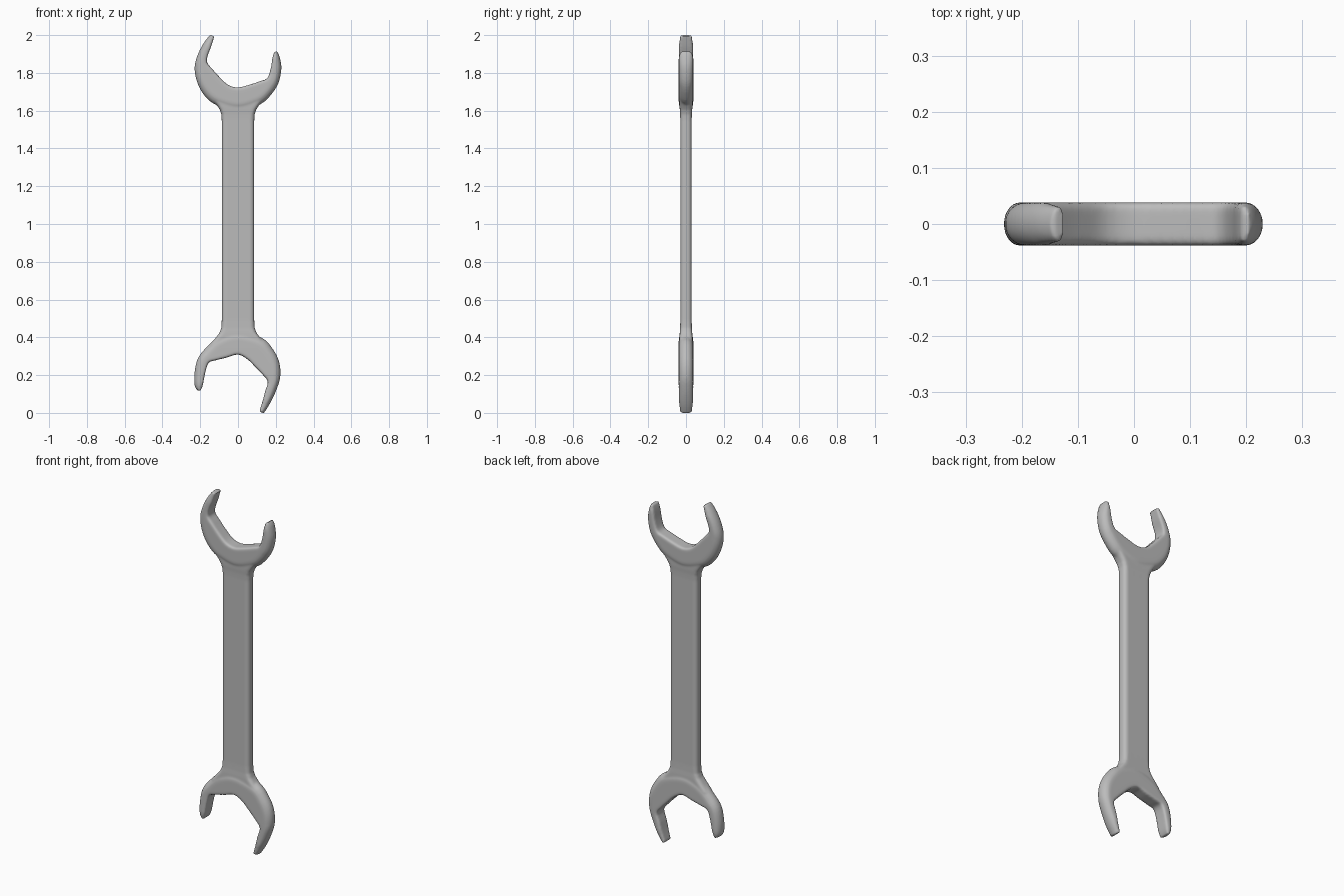
import bpy, bmesh, math
from mathutils import Vector

if "Cube" in bpy.data.objects:
    bpy.data.objects.remove(bpy.data.objects["Cube"])

steel = bpy.data.materials.new("steel_grey")
steel.diffuse_color = (0.5, 0.5, 0.5, 1)
steel.use_nodes = True
steel.node_tree.nodes["Principled BSDF"].inputs["Base Color"].default_value = steel.diffuse_color

# Jaw stations: outer x, outer z, inner x, inner z
TOP_JAW = [
    (-.146, 2.003, -.126, 1.992), (-.178, 1.964, -.142, 1.94), (-.212, 1.90, -.161, 1.89),
    (-.230, 1.83, -.164, 1.855), (-.218, 1.755, -.140, 1.825), (-.182, 1.685, -.095, 1.775),
    (-.120, 1.632, -.050, 1.735), (0, 1.60, 0, 1.723), (.115, 1.632, .06, 1.737),
    (.172, 1.68, .12, 1.757), (.214, 1.745, .155, 1.772), (.230, 1.825, .173, 1.82),
    (.220, 1.887, .183, 1.88), (.206, 1.915, .191, 1.910)]
BOTTOM_JAW = [
    (.136, -.003, .113, .008), (.167, .045, .131, .065), (.201, .115, .144, .115),
    (.224, .19, .158, .165), (.219, .267, .130, .203), (.187, .335, .090, .245),
    (.127, .397, .050, .284), (0, .43, 0, .309), (-.10, .405, -.06, .293),
    (-.162, .353, -.12, .278), (-.212, .29, -.155, .266), (-.230, .215, -.173, .215),
    (-.230, .145, -.187, .145), (-.213, .117, -.198, .119)]


def smooth_path(pts, steps=4):
    """Catmull-Rom resampling of 4D stations."""
    p = [Vector(q) for q in pts]
    p = [2 * p[0] - p[1]] + p + [2 * p[-1] - p[-2]]
    out = []
    for a, b, c, d in zip(p, p[1:], p[2:], p[3:]):
        for i in range(steps):
            t = i / steps
            out.append(0.5 * (2 * b + (c - a) * t + (2 * a - 5 * b + 4 * c - d) * t * t
                              + (3 * b - a - 3 * c + d) * t ** 3))
    return out + [p[-2]]


def loft(bm, rings):
    """Skin closed rings of points and cap both ends."""
    rows = [[bm.verts.new(co) for co in ring] for ring in rings]
    n = len(rows[0])
    for r, s in zip(rows, rows[1:]):
        for i in range(n):
            bm.faces.new((r[i], r[(i + 1) % n], s[(i + 1) % n], s[i]))
    bm.faces.new(rows[0][::-1])
    bm.faces.new(rows[-1])


def jaw(bm, stations):
    """Sweep a section with a round outer edge and a tight inner edge."""
    path = smooth_path(stations)
    rings = []
    for k, q in enumerate(path):
        outer, inner = Vector((q[0], 0, q[1])), Vector((q[2], 0, q[3]))
        w = (inner - outer).length
        ro, ri = min(.55 * w, .042), min(.3 * w, .012)
        end = min(k, len(path) - 1 - k)
        h = .0385 - .008 * max(0, 1 - end / 5)
        flat = max(h - ri, 0)
        prof = [(ro - ro * math.sin(a), h * math.cos(a))
                for a in [math.pi * i / 12 for i in range(13)]]
        prof += [(w - ri + ri * math.sin(a), -flat - ri * math.cos(a))
                 for a in [math.pi * i / 8 for i in range(5)]]
        prof += [(w - ri + ri * math.cos(a), flat + ri * math.sin(a))
                 for a in [math.pi * i / 8 for i in range(5)]]
        d = (inner - outer).normalized()
        rings.append([outer + d * u + Vector((0, y, 0)) for u, y in prof])
    loft(bm, rings)


def handle(bm):
    """Flat bar with rounded edges, flaring into the jaws at both necks."""
    sections = [(.36, .150, .034), (.40, .116, .034), (.425, .097, .033), (.45, .088, .031),
                (.49, .086, .030), (1.55, .086, .030), (1.58, .088, .031),
                (1.605, .096, .033), (1.63, .112, .034), (1.665, .140, .034)]
    rings = []
    for z, hw, hy in sections:
        ring = []
        for cx, cy, start in ((1, 1, 0), (-1, 1, 90), (-1, -1, 180), (1, -1, 270)):
            for i in range(5):
                a = math.radians(start + 22.5 * i)
                ring.append((cx * (hw - .022) + .022 * math.cos(a),
                             cy * (hy - .022) + .022 * math.sin(a), z))
        rings.append(ring)
    loft(bm, rings)


bm = bmesh.new()
jaw(bm, TOP_JAW)
jaw(bm, BOTTOM_JAW)
handle(bm)

# Make every shell face outwards
bmesh.ops.recalc_face_normals(bm, faces=bm.faces)
mesh = bpy.data.meshes.new("open_ended_wrench")
bm.to_mesh(mesh)
bm.free()
mesh.materials.append(steel)
wrench = bpy.data.objects.new("open_ended_wrench", mesh)
bpy.context.collection.objects.link(wrench)

# Fuse the jaws and handle into one forged body
fuse = wrench.modifiers.new("fuse", 'REMESH')
fuse.mode = 'VOXEL'
fuse.voxel_size = .006
fuse.use_smooth_shade = True
blend = wrench.modifiers.new("blend", 'SMOOTH')
blend.factor = .5
blend.iterations = 4
